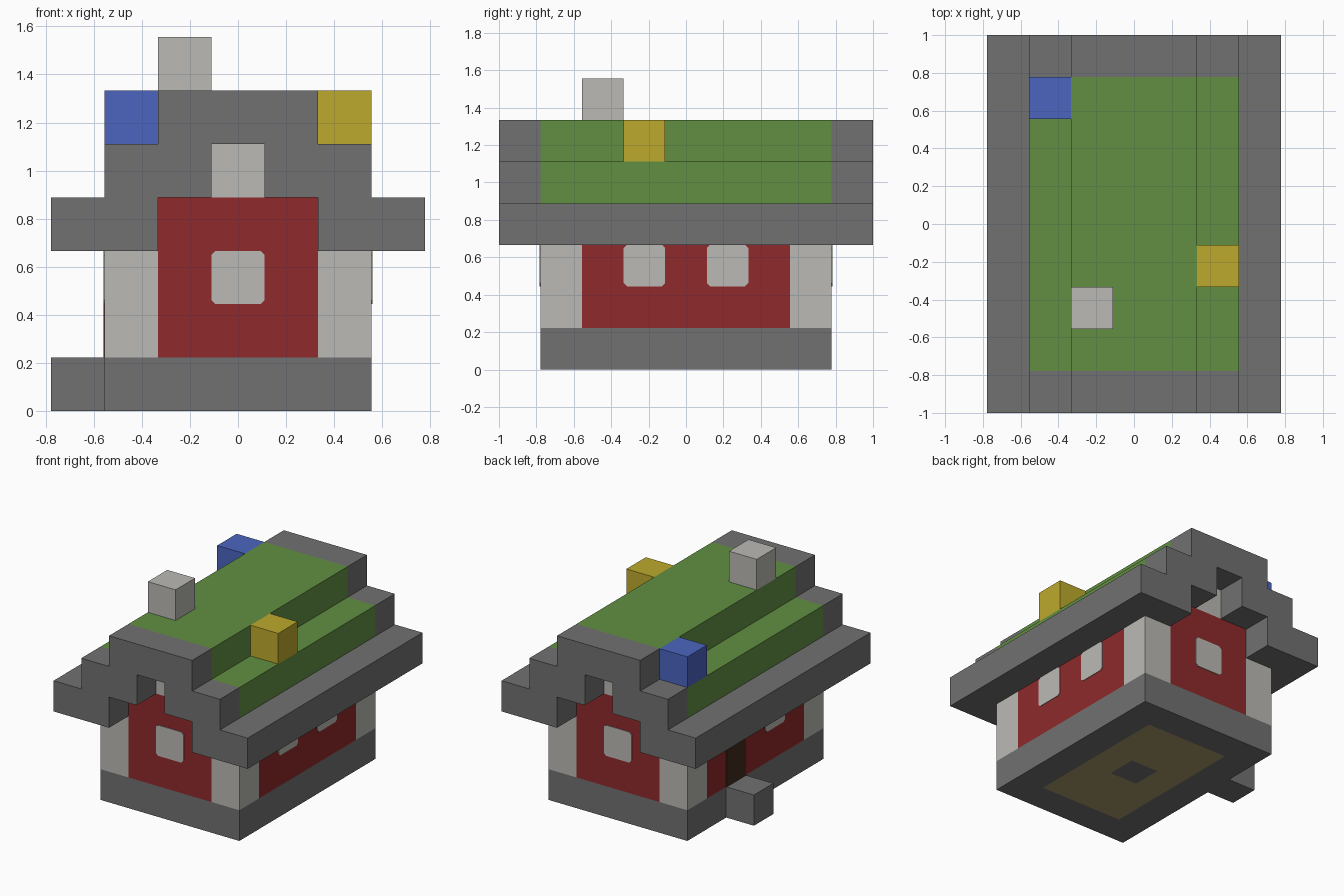
import bpy
import bmesh
from math import radians
from mathutils import Vector

U = 2 / 9  # one building block

cube = bpy.data.objects.get("Cube")
if cube:
    bpy.data.objects.remove(cube, do_unlink=True)


def material(name, rgb):
    """Flat material from 0-255 display colour, stored as linear values."""
    lin = [((c / 255 + 0.055) / 1.055) ** 2.4 for c in rgb] + [1]
    m = bpy.data.materials.new(name)
    m.use_nodes = True
    m.diffuse_color = lin
    m.node_tree.nodes["Principled BSDF"].inputs["Base Color"].default_value = lin
    return m


STONE = material("grey stone", (113, 113, 113))
WHITE = material("off white", (187, 186, 181))
RED = material("red wall", (143, 42, 43))
GREEN = material("green roof", (98, 143, 66))
BLUE = material("blue", (76, 101, 192))
YELLOW = material("yellow", (190, 170, 45))
PLANK = material("pale plank", (168, 151, 104))
DOOR = material("dark brown door", (68, 44, 28))


def finish(name, bm, *mats):
    bmesh.ops.recalc_face_normals(bm, faces=bm.faces)
    bmesh.ops.scale(bm, vec=(U, U, U), verts=bm.verts)
    me = bpy.data.meshes.new(name)
    bm.to_mesh(me)
    bm.free()
    for m in mats:
        me.materials.append(m)
    ob = bpy.data.objects.new(name, me)
    bpy.context.collection.objects.link(ob)
    return ob


def box(name, lo, hi, mat):
    """Box between two corners, in block units."""
    lo, hi = Vector(lo), Vector(hi)
    bm = bmesh.new()
    bmesh.ops.create_cube(bm, size=1)
    bmesh.ops.scale(bm, vec=hi - lo, verts=bm.verts)
    bmesh.ops.translate(bm, vec=(lo + hi) / 2, verts=bm.verts)
    return finish(name, bm, mat)


def prism(name, profile, y0, y1, mat):
    """Extrude an x-z profile along y."""
    bm = bmesh.new()
    face = bm.faces.new([bm.verts.new((x, y0, z)) for x, z in profile])
    ext = bmesh.ops.extrude_face_region(bm, geom=[face], use_keep_orig=True)
    moved = [v for v in ext["geom"] if isinstance(v, bmesh.types.BMVert)]
    bmesh.ops.translate(bm, vec=(0, y1 - y0, 0), verts=moved)
    return finish(name, bm, mat)


def window(name, offset, z, distance, turn):
    """Thin pane with clipped corners, turned to face its wall."""
    a, b = 0.5, 0.42
    corners = [(-b, -a), (b, -a), (a, -b), (a, b), (b, a), (-b, a), (-a, b), (-a, -b)]
    pane = [(x + offset, y + z) for x, y in corners]
    ob = prism(name, pane, -distance - 0.02, -distance + 0.01, WHITE)
    ob.rotation_euler.z = radians(turn)


# Foundation: stone border, plank floor, stone centre
bm = bmesh.new()
bmesh.ops.create_grid(bm, x_segments=5, y_segments=7, size=0.5)
bmesh.ops.scale(bm, vec=(5, 7, 1), verts=bm.verts)
ext = bmesh.ops.extrude_face_region(bm, geom=bm.faces[:], use_keep_orig=True)
top = [v for v in ext["geom"] if isinstance(v, bmesh.types.BMVert)]
bmesh.ops.translate(bm, vec=(0, 0, 1), verts=top)
for f in bm.faces:
    c = f.calc_center_median()
    inside = abs(c.x) < 1.5 and abs(c.y) < 2.5
    centre = abs(c.x) < 0.5 and abs(c.y) < 0.5
    f.material_index = int(inside and not centre)
finish("foundation", bm, STONE, PLANK)

# Doorstep and door on the right side
box("doorstep", (-3.5, 0.5, 0), (-2.5, 1.5, 1), STONE)
box("door", (-2.52, 0.5, 1), (-2.49, 1.5, 3), DOOR)

# Corner posts
for sx, side in ((-1, "right"), (1, "left")):
    for sy, end in ((-1, "front"), (1, "back")):
        x, y = sx * 2, sy * 3
        box(f"{end}_{side}_post", (x - .5, y - .5, 1), (x + .5, y + .5, 3), WHITE)

# End walls with gable blocks, windows and stepped gable frames
gable = [(0.5, 5), (0.5, 4), (1.5, 4), (1.5, 3), (3.5, 3), (3.5, 4),
         (2.5, 4), (2.5, 5), (1.5, 5), (1.5, 6)]
gable += [(-x, z) for x, z in reversed(gable)]
for s, end, turn in ((-1, "front", 0), (1, "back", 180)):
    y = s * 3
    box(f"{end}_wall", (-1.5, y - .5, 1), (1.5, y + .5, 4), RED)
    box(f"{end}_gable_block", (-.5, y - .5, 4), (.5, y + .5, 5), WHITE)
    window(f"{end}_window", 0, 2.5, 3.5, turn)
    prism(f"{end}_gable_frame", gable, s * 3.5, s * 4.5, STONE)

# Side walls, eaves and lower roof terraces
for s, side in ((-1, "right"), (1, "left")):
    box(f"{side}_wall", (s * 2 - .5, -2.5, 1), (s * 2 + .5, 2.5, 3), RED)
    box(f"{side}_eave", (s * 2.5 - 1, -3.5, 3), (s * 2.5 + 1, 3.5, 4), STONE)
    box(f"{side}_roof_terrace", (s * 2 - .5, -3.5, 4), (s * 2 + .5, 3.5, 5), GREEN)
window("left_front_window", -1, 2.5, 2.5, 90)
window("left_back_window", 1, 2.5, 2.5, 90)
window("right_front_window", 1, 2.5, 2.5, -90)

# Roof top with chimney and coloured blocks
box("roof_top", (-1.5, -3.5, 5), (1.5, 3.5, 6), GREEN)
box("chimney", (-1.5, -2.5, 6), (-.5, -1.5, 7), WHITE)
box("blue_block", (-2.5, 2.5, 5), (-1.5, 3.5, 6), BLUE)
box("yellow_block", (1.5, -1.5, 5), (2.5, -.5, 6), YELLOW)
